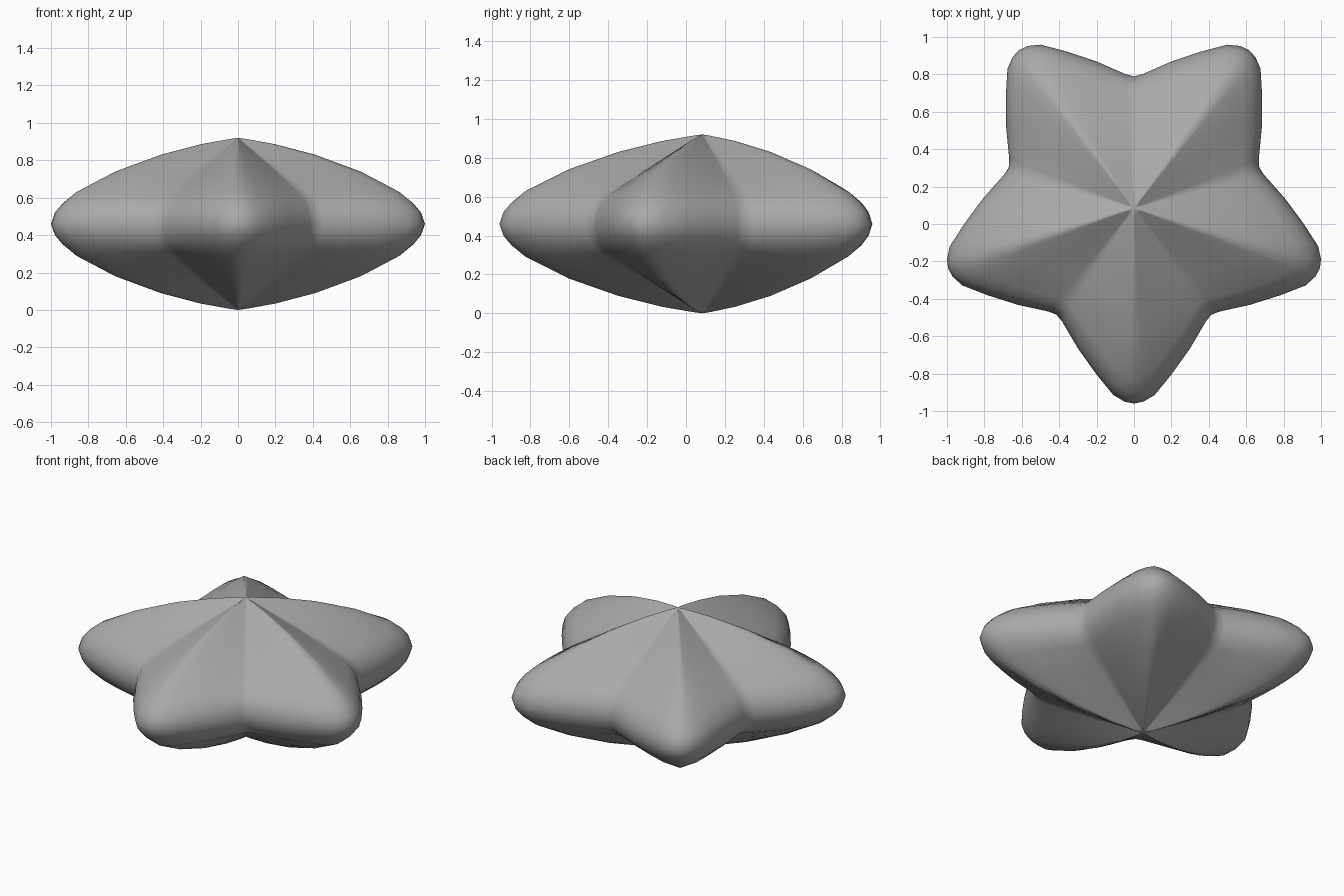
import bpy, bmesh
from math import sin, cos, radians
from mathutils import Vector

cube = bpy.data.objects.get("Cube")
if cube:
    bpy.data.objects.remove(cube, do_unlink=True)

# Plain grey material
grey = bpy.data.materials.new("grey")
grey.use_nodes = True
colour = (0.4, 0.4, 0.4, 1)
grey.diffuse_color = colour
grey.node_tree.nodes["Principled BSDF"].inputs["Base Color"].default_value = colour

# Half an arm's outline: distance along the arm, distance across it
HALF = [(1.045, 0), (1.035, 0.05), (1.0, 0.11), (0.89, 0.2),
        (0.75, 0.3), (0.605, 0.385), (0.57, 0.414)]
# Rings from rim to peak: scale, height on the ridge, height in the valley
RINGS = [(0.98, 0.06, 0.06), (0.94, 0.11, 0.11), (0.87, 0.17, 0.148),
         (0.66, 0.28, 0.225), (0.415, 0.37, 0.315), (0.2, 0.426, 0.39),
         (0.05, 0.453, 0.443)]
PEAK, CENTRE_Y = 0.46, 0.085
TIP, VALLEY = HALF[0], HALF[-1]


def ring_points(scale, ridge, valley, side):
    """One closed ring; inner rings straighten towards flat facets."""
    points = []
    for arm in range(5):
        a = radians(-90 + 72 * arm)
        along, across = Vector((cos(a), sin(a))), Vector((-sin(a), cos(a)))
        columns = [(u, -v) for u, v in HALF[-2:0:-1]] + HALF
        for u, v in columns:
            w = abs(v) / VALLEY[1]
            chord = TIP[0] + (VALLEY[0] - TIP[0]) * w
            p = scale * (along * (chord + (u - chord) * scale) + across * v)
            h = ridge + (valley - ridge) * w
            points.append((p.x, p.y + CENTRE_Y, PEAK + side * h))
    return points


# Five-armed star body, mirrored above and below its rim
bm = bmesh.new()
levels = [(r, -1) for r in reversed(RINGS)] + [((1, 0, 0), 1)] + [(r, 1) for r in RINGS]
loops = [[bm.verts.new(p) for p in ring_points(*r, side)] for r, side in levels]
count = len(loops[0])
for low, high in zip(loops, loops[1:]):
    for i in range(count):
        j = (i + 1) % count
        bm.faces.new((low[i], low[j], high[j], high[i]))
for loop, z in ((loops[0], 0), (loops[-1], 2 * PEAK)):
    apex = bm.verts.new((0, CENTRE_Y, z))
    for i in range(count):
        bm.faces.new((loop[i], loop[(i + 1) % count], apex))
bmesh.ops.recalc_face_normals(bm, faces=bm.faces)
for face in bm.faces:
    face.smooth = True

mesh = bpy.data.meshes.new("star_body")
bm.to_mesh(mesh)
bm.free()
mesh.materials.append(grey)
star = bpy.data.objects.new("star_body", mesh)
bpy.context.collection.objects.link(star)
